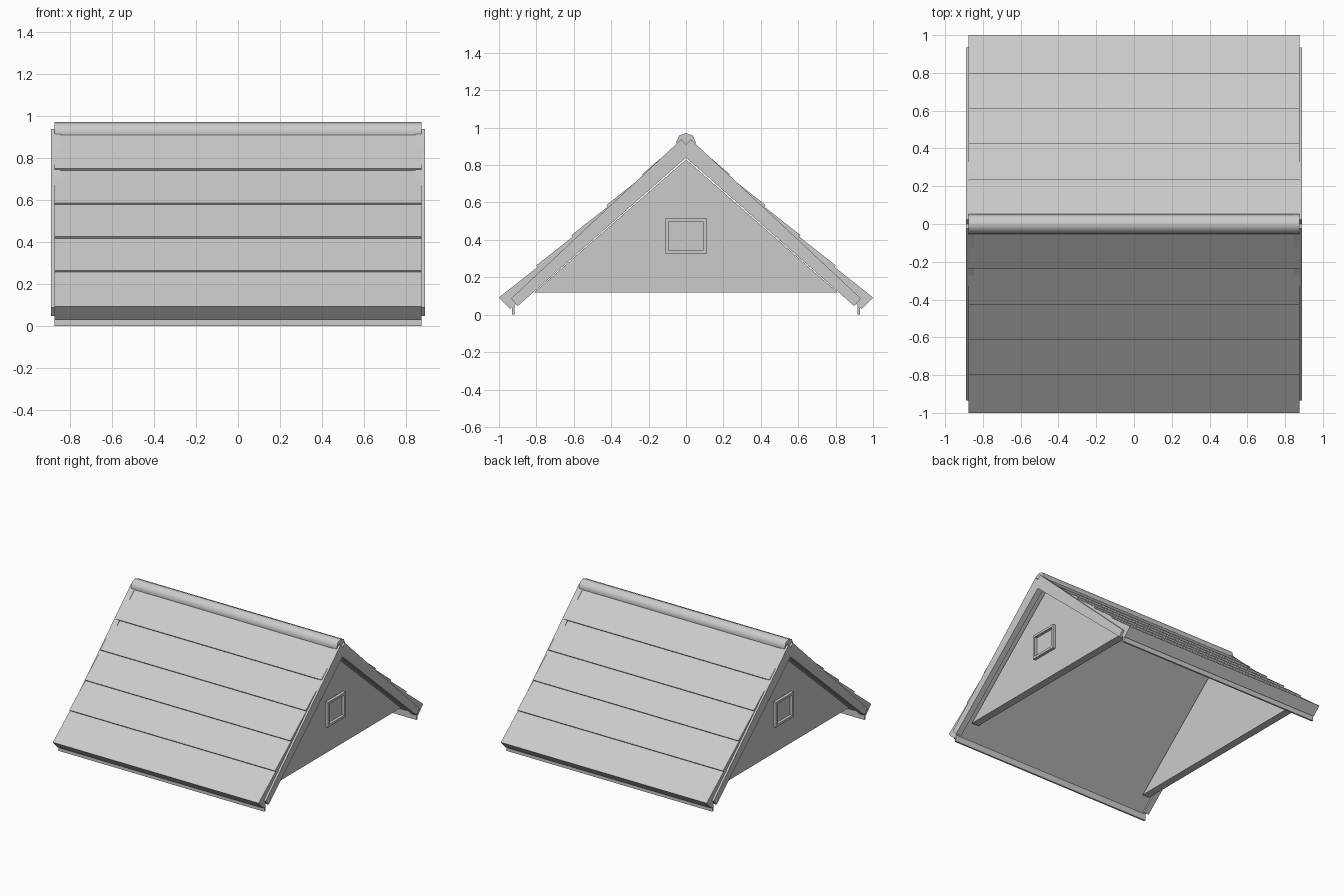
import bpy, bmesh, math

if "Cube" in bpy.data.objects:
    bpy.data.objects.remove(bpy.data.objects["Cube"])


def extrude_x(name, profile, x0, x1):
    """Extrude a closed (y, z) outline from x0 to x1."""
    bm = bmesh.new()
    face = bm.faces.new([bm.verts.new((x0, y, z)) for y, z in profile])
    res = bmesh.ops.extrude_face_region(bm, geom=[face])
    verts = [g for g in res["geom"] if isinstance(g, bmesh.types.BMVert)]
    bmesh.ops.translate(bm, verts=verts, vec=(x1 - x0, 0, 0))
    bmesh.ops.recalc_face_normals(bm, faces=bm.faces)
    mesh = bpy.data.meshes.new(name)
    bm.to_mesh(mesh)
    bm.free()
    obj = bpy.data.objects.new(name, mesh)
    bpy.context.collection.objects.link(obj)
    return obj


def rect(y0, y1, z0, z1):
    return [(y0, z0), (y1, z0), (y1, z1), (y0, z1)]


def roof_z(y):
    return 0.952 - 0.86 * y


# Roof slope outline: five overlapping courses over a flat underside
edges = [1.0, 0.80, 0.613, 0.426, 0.236, 0.0]
step = 0.011
slope = [(0.94, 0.03)]
for low, high in zip(edges, edges[1:]):
    slope.append((low, roof_z(low)))
    if high > 0:
        slope.append((high - step * 0.65, roof_z(high) - step * 0.76))
slope += [(0, roof_z(0)), (0, 0.855)]

# Rake board outline, square-cut at the ridge
rake = [(0.90, 0.046), (0.935, 0.087), (0.025, 0.938), (0, 0.91), (0, 0.84)]

for s, side in ((-1, "front"), (1, "back")):
    extrude_x(side + "_roof_slope", [(s * y, z) for y, z in slope], -0.875, 0.875)
    # Thin drip board under the eave
    extrude_x(side + "_eave_board", rect(s * 0.917, s * 0.93, 0, 0.06), -0.875, 0.875)
    for e, end in ((-1, "left"), (1, "right")):
        extrude_x(f"{side}_{end}_rake_board", [(s * y, z) for y, z in rake],
                  e * 0.845, e * 0.89)

# Gable walls with a framed square vent on each end
for e, end in ((-1, "left"), (1, "right")):
    extrude_x(end + "_gable", [(-0.81, 0.12), (0.81, 0.12), (0, 0.83)], e * 0.76, e * 0.82)
    for part, r in (("bottom", rect(-0.11, 0.11, 0.325, 0.343)),
                    ("top", rect(-0.11, 0.11, 0.499, 0.517)),
                    ("front", rect(-0.11, -0.092, 0.343, 0.499)),
                    ("back", rect(0.092, 0.11, 0.343, 0.499))):
        extrude_x(f"{end}_vent_frame_{part}", r, e * 0.81, e * 0.842)

# Rounded ridge cap
bpy.ops.mesh.primitive_cylinder_add(vertices=8, radius=0.053, depth=1.75,
                                    location=(0, 0, 0.919), rotation=(0, math.pi / 2, 0))
bpy.context.object.name = "ridge_cap"
bpy.ops.object.shade_smooth_by_angle(angle=math.radians(50))
